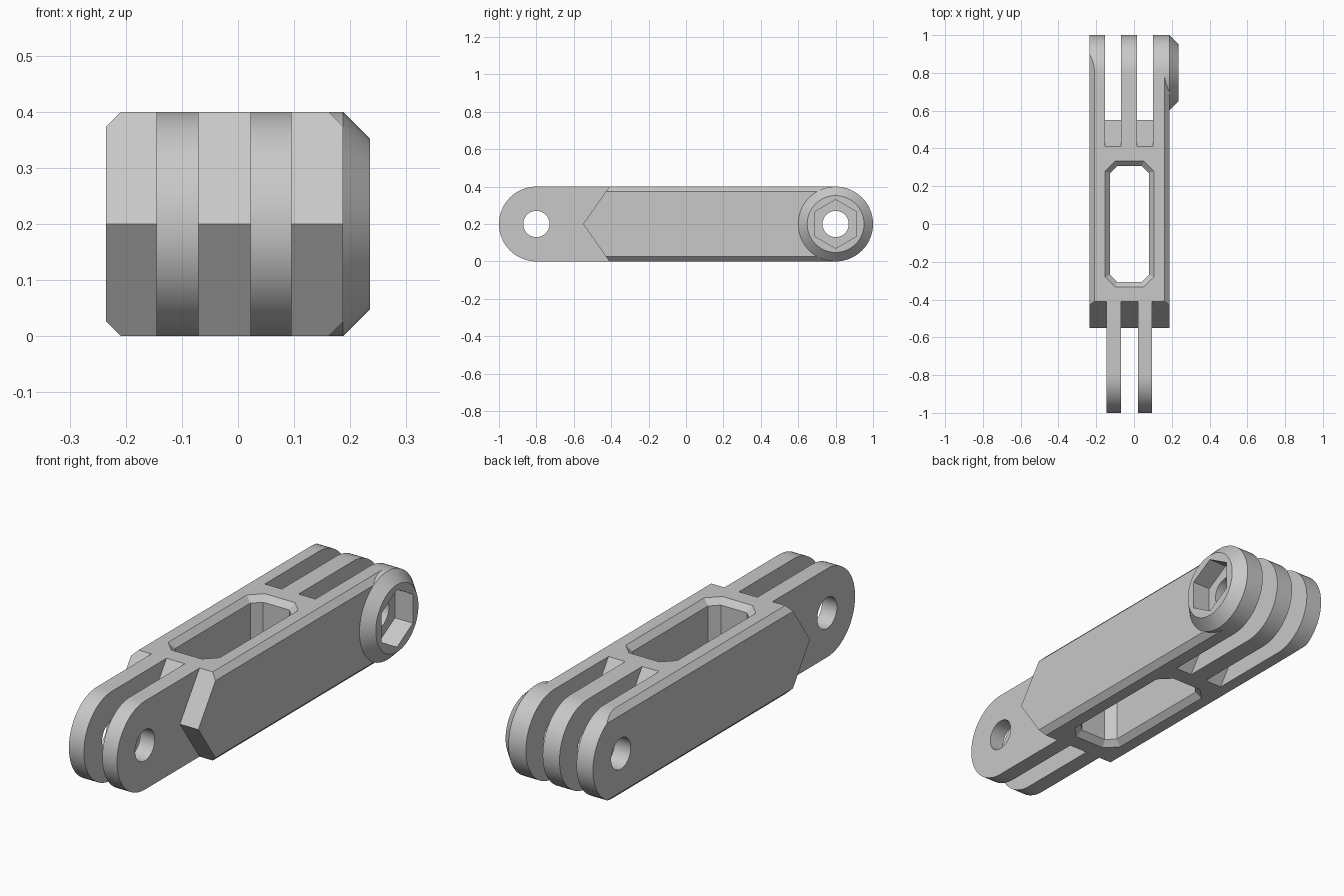
import bpy
import bmesh
from math import sin, cos, pi, sqrt

default = bpy.data.objects.get("Cube")
if default:
    bpy.data.objects.remove(default, do_unlink=True)

MID, R, PIVOT = 0.2, 0.2, 0.8       # axis height, lug radius, pivot distance
LEFT, RIGHT, TIP = -0.235, 0.187, 0.235
HOLE, BEVEL = 0.07, 0.026
SHOULDER, NOSE = 0.41, 0.55         # wedge ends between the lugs
SEG = 64

grey = bpy.data.materials.new("plain grey")
grey.use_nodes = True
grey.diffuse_color = (0.58, 0.58, 0.58, 1)
grey.node_tree.nodes["Principled BSDF"].inputs["Base Color"].default_value = grey.diffuse_color


def loft(name, rings):
    """Closed solid through matching rings of points."""
    bm = bmesh.new()
    loops = [[bm.verts.new(p) for p in ring] for ring in rings]
    for a, b in zip(loops, loops[1:]):
        for i in range(len(a)):
            j = (i + 1) % len(a)
            bm.faces.new((a[i], a[j], b[j], b[i]))
    bm.faces.new(loops[0])
    bm.faces.new(loops[-1])
    bmesh.ops.recalc_face_normals(bm, faces=bm.faces)
    mesh = bpy.data.meshes.new(name)
    bm.to_mesh(mesh)
    bm.free()
    mesh.materials.append(grey)
    obj = bpy.data.objects.new(name, mesh)
    bpy.context.collection.objects.link(obj)
    return obj


def prism_x(name, outline, x0, x1):
    return loft(name, [[(x, y, z) for y, z in outline] for x in (x0, x1)])


def arc(cy, r, start, end, n):
    steps = [start + (end - start) * i / n for i in range(n + 1)]
    return [(cy + r * cos(a), MID + r * sin(a)) for a in steps]


def circle(cy, r, n=SEG):
    return arc(cy, r, pi / 2, 5 * pi / 2, n)[:-1]


def combine(target, tool, operation):
    mod = target.modifiers.new(operation, "BOOLEAN")
    mod.operation, mod.object, mod.solver = operation, tool, "EXACT"
    bpy.context.view_layer.objects.active = target
    bpy.ops.object.modifier_apply(modifier=mod.name)
    bpy.data.objects.remove(tool, do_unlink=True)


def octagon(x0, x1, y0, y1, c):
    return [(x0 + c, y0), (x1 - c, y0), (x1, y0 + c), (x1, y1 - c),
            (x1 - c, y1), (x0 + c, y1), (x0, y1 - c), (x0, y0 + c)]


# Arm body: pointed front, round back, bevelled long edges
side = [(-SHOULDER, 2 * R), (-NOSE, MID), (-SHOULDER, 0)]
side += arc(PIVOT, R, -pi / 2, pi / 2, SEG // 2)
arm = prism_x("link_arm", side, LEFT, RIGHT)
section = octagon(LEFT, RIGHT, 0, 2 * R, BEVEL)
combine(arm, loft("bevel_limit", [[(x, y, z) for x, z in section] for y in (-1.2, 1.2)]), "INTERSECT")

# Round boss with a tapered rim
boss = loft("boss", [[(x, y, z) for y, z in circle(PIVOT, r)]
                     for x, r in ((0.13, R), (RIGHT, R), (TIP, 0.152))])
combine(arm, boss, "UNION")

# Slots that split the back into three lugs
slot = [(SHOULDER, 2 * R), (NOSE, MID), (SHOULDER, 0),
        (SHOULDER, -0.1), (1.2, -0.1), (1.2, 0.5), (SHOULDER, 0.5)]
for x0, x1 in ((-0.153, -0.068), (0.016, 0.1)):
    combine(arm, prism_x("slot_cutter", slot, x0, x1), "DIFFERENCE")

# Two front lugs
lug = [(-0.38, 0), (-0.38, 2 * R)] + arc(-PIVOT, R, pi / 2, 3 * pi / 2, SEG // 2)
for x0, x1 in ((-0.145, -0.07), (0.022, 0.095)):
    combine(arm, prism_x("front_lug", lug, x0, x1), "UNION")

# Pivot holes and the hexagonal nut pocket
for y in (-PIVOT, PIVOT):
    combine(arm, prism_x("hole_cutter", circle(y, HOLE), -0.5, 0.5), "DIFFERENCE")
combine(arm, prism_x("nut_cutter", circle(PIVOT, 0.13, 6), 0.145, 0.5), "DIFFERENCE")

# Central window, flared at the top and bottom
rings = []
for z, inset in ((-BEVEL, -BEVEL), (BEVEL, BEVEL), (2 * R - BEVEL, BEVEL), (2 * R + BEVEL, -BEVEL)):
    d = inset
    shape = octagon(-0.153 + d, 0.105 - d, -0.333 + d, 0.333 - d, 0.053 - d * (2 - sqrt(2)))
    rings.append([(x, y, z) for x, y in shape])
combine(arm, loft("window_cutter", rings), "DIFFERENCE")

# Smooth round surfaces, crisp edges
bpy.ops.object.select_all(action="DESELECT")
arm.select_set(True)
bpy.context.view_layer.objects.active = arm
bpy.ops.object.shade_smooth_by_angle(angle=pi / 9)
